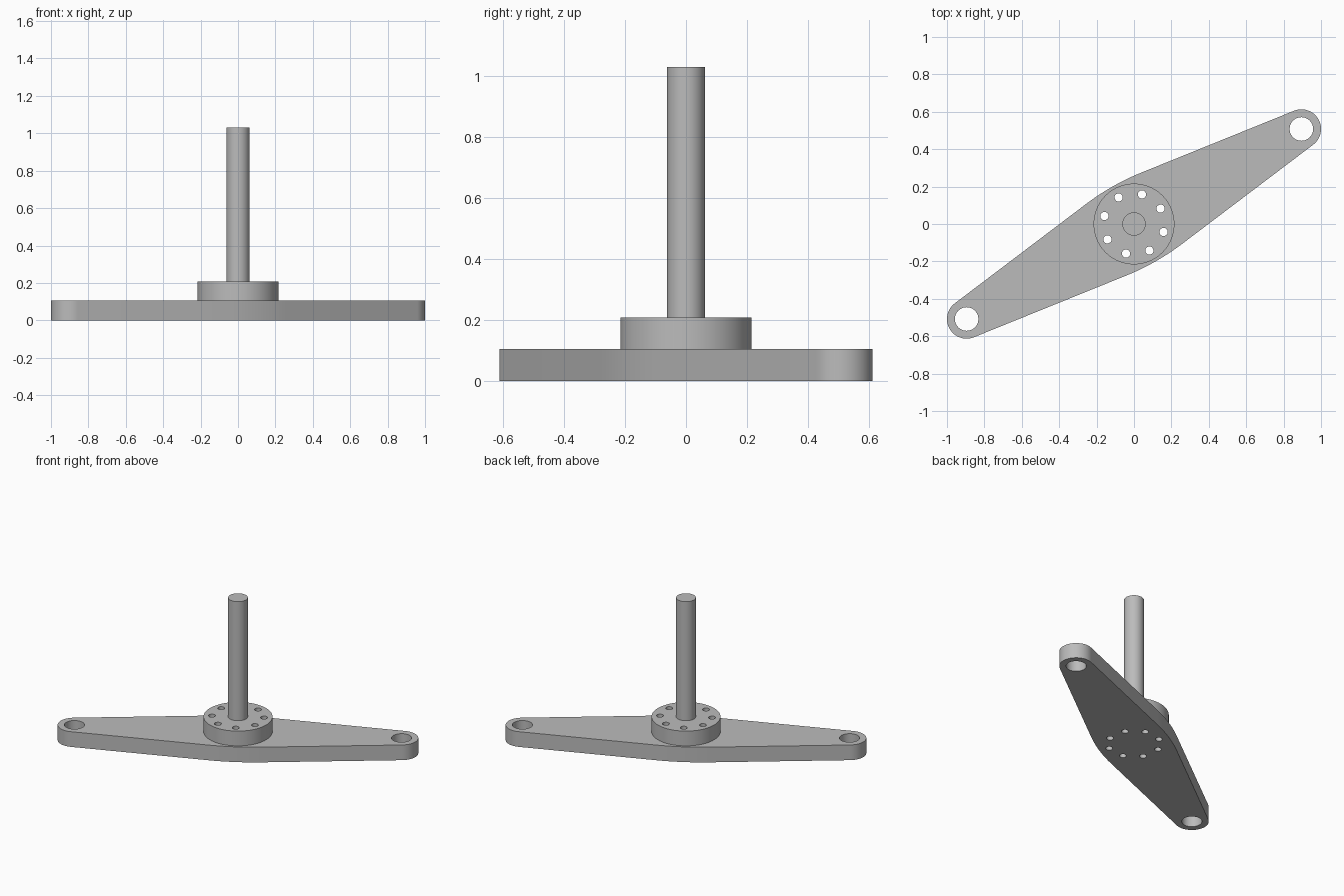
import bpy, bmesh
from math import sin, cos, tan, asin, atan2, hypot, pi, radians
from mathutils import Vector

if "Cube" in bpy.data.objects:
    bpy.data.objects.remove(bpy.data.objects["Cube"])

metal = bpy.data.materials.new("plain grey metal")
metal.use_nodes = True
GREY = (0.5, 0.5, 0.5, 1)
metal.diffuse_color = GREY
metal.node_tree.nodes["Principled BSDF"].inputs["Base Color"].default_value = GREY


def arc(centre, r, start, end, steps):
    return [Vector((centre[0] + r * cos(start + (end - start) * i / steps),
                    centre[1] + r * sin(start + (end - start) * i / steps), 0))
            for i in range(steps + 1)]


def circle(centre, r, n):
    return arc(centre, r, 0, 2 * pi, n)[:-1]


def plate(name, outline, holes, bottom, top):
    """Flat outline with holes, thickened downwards from its top."""
    bm = bmesh.new()
    edges = []
    for loop in [outline] + holes:
        vs = [bm.verts.new((p.x, p.y, top)) for p in loop]
        edges += [bm.edges.new((a, b)) for a, b in zip(vs, vs[1:] + vs[:1])]
    bmesh.ops.triangle_fill(bm, edges=edges, use_beauty=True, normal=(0, 0, 1))
    bm.normal_update()
    bmesh.ops.reverse_faces(bm, faces=[f for f in bm.faces if f.normal.z < 0])
    mesh = bpy.data.meshes.new(name)
    bm.to_mesh(mesh)
    bm.free()
    mesh.materials.append(metal)
    ob = bpy.data.objects.new(name, mesh)
    bpy.context.collection.objects.link(ob)
    solid = ob.modifiers.new("thickness", "SOLIDIFY")
    solid.thickness = top - bottom
    solid.offset = -1
    bpy.ops.object.select_all(action="DESELECT")
    ob.select_set(True)
    bpy.context.view_layer.objects.active = ob
    bpy.ops.object.modifier_apply(modifier=solid.name)
    bpy.ops.object.shade_smooth_by_angle(angle=radians(30))
    return ob


# Main sizes
END = (0.895, 0.508)
END_R, EYE_R = 0.105, 0.063
WAIST, BLEND_R = 0.24, 1.3
ARM_TOP, HUB_TOP, SHAFT_TOP = 0.105, 0.207, 1.03

# Arm outline: a rounded end and a broad blended waist, repeated by a half turn
reach = hypot(*END)
heading = atan2(END[1], END[0])
taper = asin((WAIST - END_R) / reach)
side = heading + pi / 2
blend_d = WAIST / cos(taper) - BLEND_R / cos(taper)
blend_c = (blend_d * cos(side), blend_d * sin(side))
half = arc(END, END_R, heading - pi / 2 + taper, side - taper, 32)
half += arc(blend_c, BLEND_R, side - taper, side + taper, 12)
outline = half + [-p for p in half]

# Bolt circle shared by the arm and the hub
bolts = [circle((0.164 * cos(radians(30 + 45 * k)),
                 0.164 * sin(radians(30 + 45 * k))), 0.022, 20) for k in range(8)]
eyes = [circle((s * END[0], s * END[1]), EYE_R, 40) for s in (1, -1)]

plate("arm", outline, eyes + bolts, 0, ARM_TOP)
plate("hub_flange", circle((0, 0), 0.216, 72), bolts, ARM_TOP, HUB_TOP)
plate("shaft", circle((0, 0), 0.062, 48), [], HUB_TOP, SHAFT_TOP)
